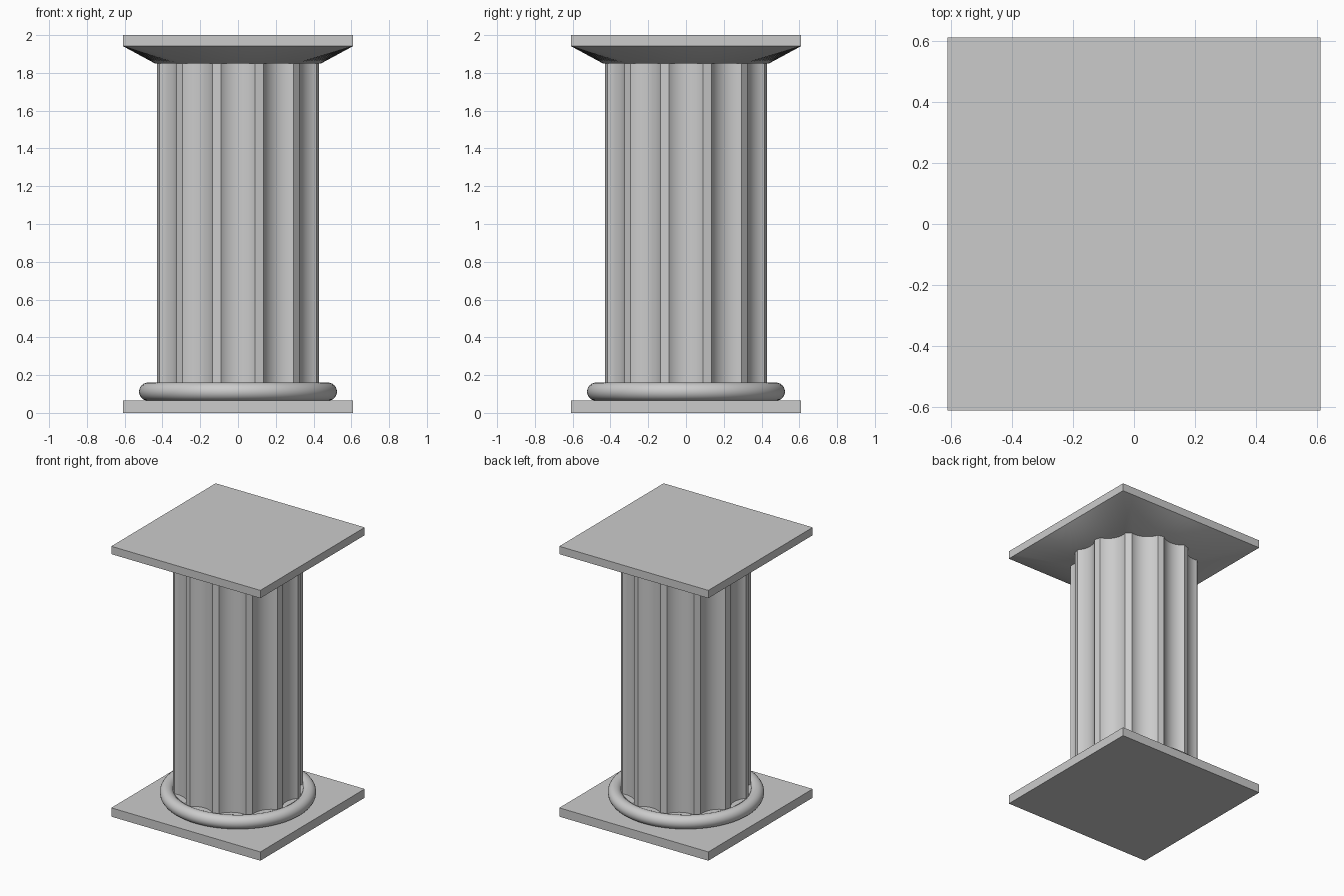
import bpy, bmesh
from math import sin, cos, pi, radians, atan

cube = bpy.data.objects.get("Cube")
if cube:
    bpy.data.objects.remove(cube, do_unlink=True)

stone = bpy.data.materials.new("grey_stone")
stone.use_nodes = True
stone.diffuse_color = (0.6, 0.6, 0.6, 1)
stone.node_tree.nodes["Principled BSDF"].inputs["Base Color"].default_value = (0.6, 0.6, 0.6, 1)

HALF = 0.61          # half width of the slabs
SHAFT_R = 0.438
FLUTES = 12
FLUTE_STEPS = 14


def finish(obj, name, smooth=True):
    obj.name = name
    obj.data.materials.append(stone)
    if smooth:
        bpy.ops.object.select_all(action='DESELECT')
        obj.select_set(True)
        bpy.context.view_layer.objects.active = obj
        bpy.ops.object.shade_smooth_by_angle(angle=radians(30))
    return obj


def slab(name, z0, z1):
    bpy.ops.mesh.primitive_cube_add(size=1, location=(0, 0, (z0 + z1) / 2))
    obj = bpy.context.object
    obj.scale = (2 * HALF, 2 * HALF, z1 - z0)
    bpy.ops.object.transform_apply(location=False, rotation=False, scale=True)
    return finish(obj, name, smooth=False)


def loft(name, low, high, z0, z1):
    """Closed solid between two outlines with equal point counts."""
    bm = bmesh.new()
    a = [bm.verts.new((x, y, z0)) for x, y in low]
    b = [bm.verts.new((x, y, z1)) for x, y in high]
    n = len(a)
    for i in range(n):
        j = (i + 1) % n
        bm.faces.new((a[i], a[j], b[j], b[i]))
    bm.faces.new(a[::-1])
    bm.faces.new(b)
    mesh = bpy.data.meshes.new(name)
    bm.to_mesh(mesh)
    bm.free()
    obj = bpy.data.objects.new(name, mesh)
    bpy.context.collection.objects.link(obj)
    return finish(obj, name)


def circle(r, n):
    return [(r * cos(2 * pi * i / n), r * sin(2 * pi * i / n)) for i in range(n)]


def fluted_outline():
    """Concave arcs separated by narrow flat fillets."""
    half = radians(12)
    chord, sag = SHAFT_R * sin(half), 0.035
    sweep = 2 * atan(sag / chord)
    arc_r = chord / sin(sweep)
    centre = SHAFT_R * cos(half) + arc_r * cos(sweep)
    points = []
    for k in range(FLUTES):
        a = 2 * pi * k / FLUTES
        for i in range(FLUTE_STEPS + 1):
            t = sweep * (2 * i / FLUTE_STEPS - 1)
            u, v = centre - arc_r * cos(t), arc_r * sin(t)
            points.append((u * cos(a) - v * sin(a), u * sin(a) + v * cos(a)))
    return points


# Square slabs at the foot and the top
slab("base_slab", 0, 0.065)
slab("top_slab", 1.942, 2)

# Rounded ring with its inner floor
bpy.ops.mesh.primitive_torus_add(major_radius=0.476, minor_radius=0.048, major_segments=96,
                                 minor_segments=24, location=(0, 0, 0.1125))
finish(bpy.context.object, "base_ring")
disc = circle(SHAFT_R, 96)
loft("ring_floor", disc, disc, 0.06, 0.145)

# Fluted shaft
outline = fluted_outline()
loft("fluted_shaft", outline, outline, 0.1, 1.852)

# Capital flaring from round to square
ring = circle(0.44, 96)
square = [(x * HALF / max(abs(x), abs(y)), y * HALF / max(abs(x), abs(y))) for x, y in ring]
loft("capital_flare", ring, square, 1.85, 1.942)
